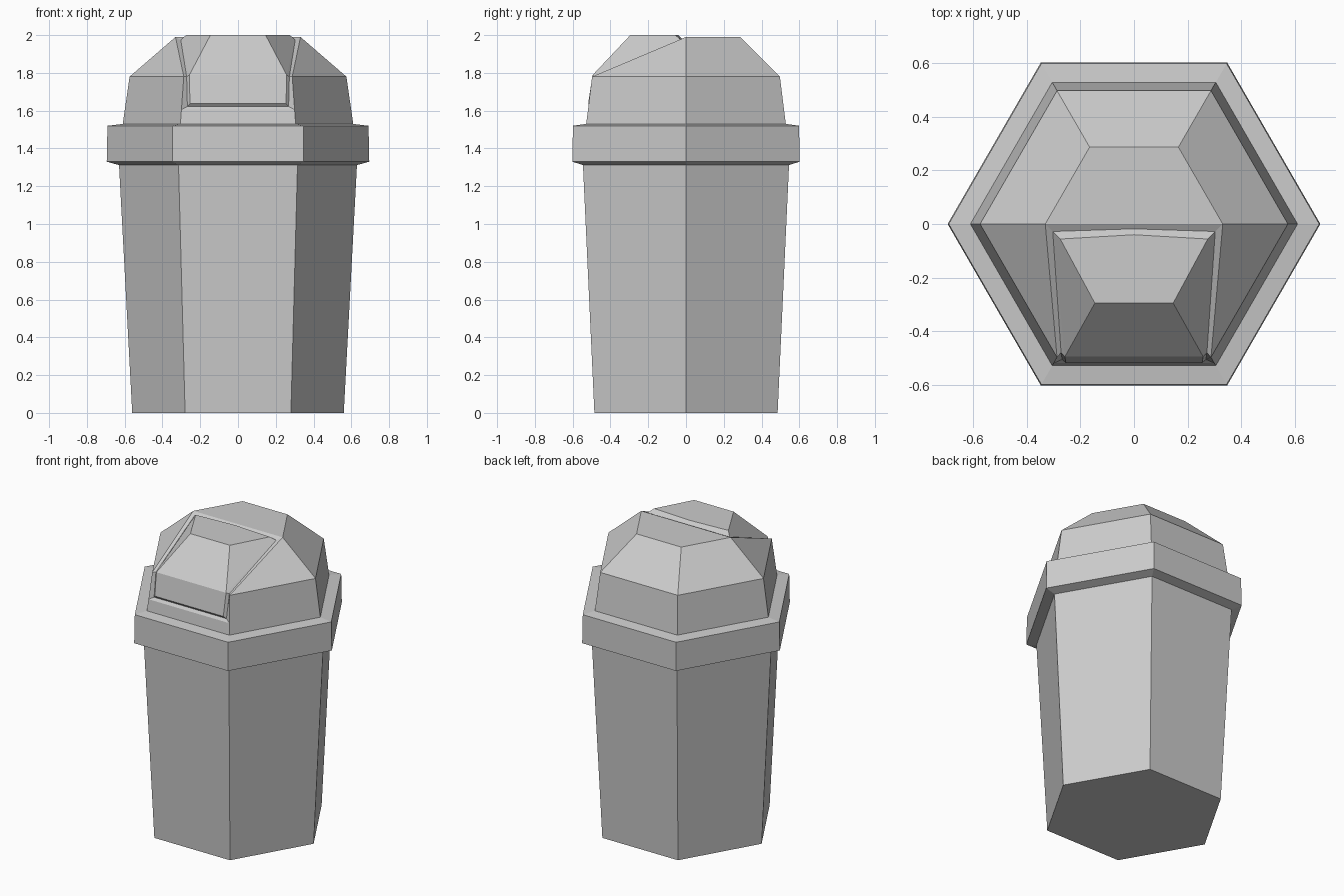
import bpy, bmesh
from math import cos, sin, pi

if "Cube" in bpy.data.objects:
    bpy.data.objects.remove(bpy.data.objects["Cube"])


def hex_pt(i, r, z):
    """Corner i of a hexagon with corners on the x axis."""
    return (r * cos(i * pi / 3), r * sin(i * pi / 3), z)


def make(name, faces, mirror=False):
    """Mesh from faces given as point lists, optionally mirrored in x."""
    bm = bmesh.new()
    todo = list(faces)
    if mirror:
        todo += [[(-x, y, z) for x, y, z in reversed(f)] for f in faces]
    for f in todo:
        bm.faces.new([bm.verts.new(p) for p in f])
    bmesh.ops.remove_doubles(bm, verts=bm.verts, dist=0.0005)
    bmesh.ops.recalc_face_normals(bm, faces=bm.faces)
    me = bpy.data.meshes.new(name)
    bm.to_mesh(me)
    bm.free()
    ob = bpy.data.objects.new(name, me)
    bpy.context.collection.objects.link(ob)
    return ob


def hex_loft(profile):
    """Side faces through hexagon rings given as (radius, z)."""
    return [[hex_pt(i, *a), hex_pt(i + 1, *a), hex_pt(i + 1, *b), hex_pt(i, *b)]
            for a, b in zip(profile, profile[1:]) for i in range(6)]


def mid(p):
    return (0, p[1], p[2])


# Tapered bin with closed floor
body = hex_loft([(0.56, 0), (0.63, 1.315)])
body.append([hex_pt(i, 0.56, 0) for i in reversed(range(6))])
make("bin_body", body)

# Overhanging collar of the lid
make("lid_rim", hex_loft([(0.63, 1.312), (0.695, 1.33), (0.691, 1.52), (0.61, 1.53)]))

# Dome rings, right half: corner 0 = side, 1 = back, -1 = front
low, waist, top = (0.61, 1.53), (0.574, 1.78), (0.331, 1.99)
S0, S1, S2 = (hex_pt(0, *r) for r in (low, waist, top))
B0, B1, B2 = (hex_pt(1, *r) for r in (low, waist, top))
F0, O2, O1 = (hex_pt(-1, *r) for r in (low, (0.599, 1.605), waist))

# Bottom of the groove around the flap
G0, G1, G2 = (0.303, -0.028, 1.975), (0.272, -0.48, 1.78), (0.268, -0.505, 1.622)
GM = (0, -0.018, 1.978)

make("lid_dome", [
    [S0, B0, B1, S1], [S1, B1, B2, S2],                       # back sides
    [B0, mid(B0), mid(B1), B1], [B1, mid(B1), mid(B2), B2],   # back
    [S2, B2, mid(B2), mid(S2)],                               # flat top
    [S0, S1, O1, O2, F0], [S1, S2, O1],                       # front sides
    [F0, O2, mid(O2), mid(F0)],                               # sill under flap
    [S2, G0, G1, O1], [O1, G1, G2, O2],                       # groove walls
    [O2, G2, mid(G2), mid(O2)], [S2, mid(S2), GM, G0],
], mirror=True)

# Faceted swing flap, right half
T, TM = (0.275, -0.056, 2.0), (0, -0.04, 2.0)
N, C, D = (0.146, -0.295, 2.0), (0.258, -0.495, 1.788), (0.254, -0.518, 1.638)
make("swing_flap", [
    [T, TM, mid(N), N],               # top
    [N, mid(N), mid(C), C],           # slope
    [C, mid(C), mid(D), D],           # front
    [D, mid(D), mid(G2), G2],         # bottom lip
    [G0, T, N, C], [G0, C, G1],       # side
    [G1, C, D, G2],
    [G0, GM, TM, T],                  # rear lip
], mirror=True)
